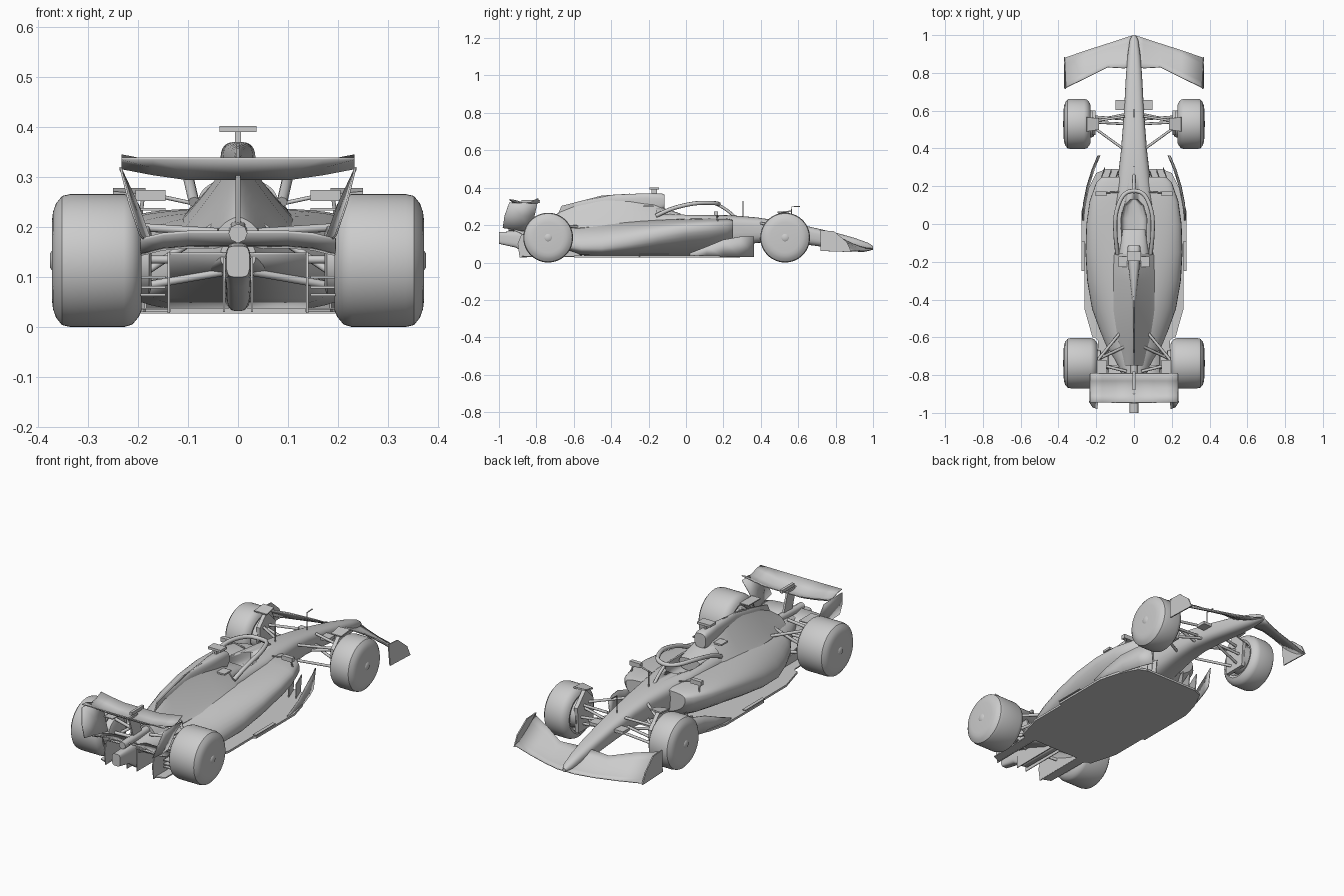
import bpy, bmesh, math
from mathutils import Vector


def finish(name, bm, mirror=False, thick=0, angle=35):
    bmesh.ops.recalc_face_normals(bm, faces=bm.faces)
    me = bpy.data.meshes.new(name)
    bm.to_mesh(me)
    bm.free()
    ob = bpy.data.objects.new(name, me)
    bpy.context.collection.objects.link(ob)
    bpy.ops.object.select_all(action='DESELECT')
    ob.select_set(True)
    bpy.context.view_layer.objects.active = ob
    if angle:
        bpy.ops.object.shade_smooth_by_angle(angle=math.radians(angle))
    if thick:
        m = ob.modifiers.new("thickness", 'SOLIDIFY')
        m.thickness, m.offset = thick, 0
    if mirror:
        ob.modifiers.new("mirror", 'MIRROR')
    return ob


def surface(name, rows, wrap=False, mirror=False, thick=0, angle=35):
    """Skin rows of points; wrapped rows become a capped loft."""
    bm = bmesh.new()
    vr = [[bm.verts.new(p) for p in r] for r in rows]
    n = len(rows[0])
    for a, b in zip(vr, vr[1:]):
        for i in range(n if wrap else n - 1):
            j = (i + 1) % n
            bm.faces.new((a[i], a[j], b[j], b[i]))
    if wrap:
        bm.faces.new(vr[0])
        bm.faces.new(vr[-1])
    return finish(name, bm, mirror, thick, angle)


def loft(name, sections, n=40):
    """Sections: y, half width, bottom, widest height, top, lower power, upper power."""
    rows = []
    for y, w, z0, zc, z1, pl, pu in sections:
        row = []
        for i in range(n):
            a = 2 * math.pi * i / n
            c, s = math.cos(a), math.sin(a)
            p = pu if s >= 0 else pl
            h = z1 - zc if s >= 0 else zc - z0
            row.append((w * math.copysign(abs(c) ** (2 / p), c), y,
                        zc + h * math.copysign(abs(s) ** (2 / p), s)))
        rows.append(row)
    return surface(name, rows, True)


def plate(name, pts, thick, mirror=True):
    """Flat-shaded polygon with a thickness."""
    bm = bmesh.new()
    bm.faces.new([bm.verts.new(p) for p in pts])
    return finish(name, bm, mirror, thick, 0)


def box(name, c, size, mirror=False):
    bm = bmesh.new()
    bmesh.ops.create_cube(bm, size=1)
    for v in bm.verts:
        v.co = Vector([v.co[i] * size[i] + c[i] for i in range(3)])
    return finish(name, bm, mirror, 0, 0)


def tubes(name, paths, r, mirror=True, smooth=False):
    cu = bpy.data.curves.new(name, 'CURVE')
    cu.dimensions, cu.bevel_depth, cu.bevel_resolution = '3D', r, 2
    cu.use_fill_caps = True
    for side in ((1, -1) if mirror else (1,)):
        for path in paths:
            sp = cu.splines.new('NURBS' if smooth else 'POLY')
            sp.points.add(len(path) - 1)
            for p, q in zip(sp.points, path):
                p.co = (q[0] * side, q[1], q[2], 1)
            if smooth:
                sp.use_endpoint_u, sp.order_u = True, 3
    ob = bpy.data.objects.new(name, cu)
    bpy.context.collection.objects.link(ob)
    return ob


def lathe(name, profile, y, z, n=56):
    rows = [[(x, y + r * math.cos(2 * math.pi * i / n), z + r * math.sin(2 * math.pi * i / n))
             for i in range(n)] for x, r in profile]
    return surface(name, rows, True, True)


# wheels with smooth covers and hub nuts
for pos, y, xi in (("front", 0.53, 0.23), ("rear", -0.737, 0.193)):
    lathe(pos + "_wheel", [(xi + .035, .03), (xi + .03, .08), (xi + .004, .088), (xi, .1), (xi + .005, .112),
                           (xi + .018, .128), (xi + .035, .133), (.335, .133), (.352, .129), (.364, .114),
                           (.37, .097), (.372, .08), (.372, .02)], y, .133)
    lathe(pos + "_hub_nut", [(.36, .02), (.372, .02), (.376, .014)], y, .133, 20)
    lathe(pos + "_brake_drum", [(xi - .02, .055), (xi - .015, .07), (xi + .04, .075)], y, .133, 32)

# nose and survival cell
tub = loft("nose_and_tub", [
    (1.0, .008, .068, .078, .088, 2, 2), (.975, .022, .065, .085, .105, 2, 2.2),
    (.9, .033, .066, .1, .132, 2.4, 2.6), (.8, .042, .075, .12, .16, 2.6, 2.8),
    (.65, .05, .095, .15, .194, 3, 3), (.5, .06, .11, .175, .222, 3, 3),
    (.38, .07, .105, .185, .241, 3, 3), (.25, .085, .08, .19, .252, 3, 3),
    (.1, .102, .06, .2, .256, 3, 3.5), (-.1, .105, .06, .2, .265, 3, 3), (-.3, .1, .06, .2, .27, 3, 2)])
# sidepods with undercut and tapering rear
pods = loft("sidepods", [
    (.25, .17, .11, .195, .228, 2, 4), (.22, .2, .075, .19, .235, 1.8, 4), (.12, .235, .04, .18, .237, 1.6, 3.5),
    (0, .252, .032, .17, .235, 1.7, 3), (-.15, .257, .032, .145, .23, 2, 2.6), (-.3, .248, .032, .115, .225, 2.5, 2.2),
    (-.45, .222, .032, .09, .215, 3, 1.9), (-.56, .182, .04, .085, .207, 3, 1.75), (-.65, .145, .065, .1, .2, 3, 1.7),
    (-.72, .1, .09, .12, .195, 3, 1.8), (-.86, .035, .12, .14, .175, 3, 2.5)])
# cockpit opening
cutter = loft("cockpit_cutter", [(.13, .02, .19, .25, .32, 2, 2), (.1, .05, .19, .25, .34, 4, 4),
                                 (.03, .068, .19, .25, .34, 4, 4), (-.1, .066, .19, .25, .34, 4, 4)])
cutter.hide_render = True
cutter.display_type = 'WIRE'
for ob in (tub, pods):
    m = ob.modifiers.new("cockpit", 'BOOLEAN')
    m.object, m.operation = cutter, 'DIFFERENCE'
loft("headrest", [(-.03, .06, .2, .24, .262, 3, 3), (-.1, .07, .2, .25, .285, 3, 2.5),
                  (-.16, .08, .2, .25, .3, 3, 2)])

# engine cover, air intake and spine
loft("engine_cover", [
    (-.12, .1, .19, .22, .30, 2, 1.2), (-.17, .115, .18, .215, .345, 2, 1.0), (-.3, .12, .15, .205, .358, 2, .95),
    (-.45, .11, .13, .195, .345, 2, .95), (-.58, .09, .12, .185, .312, 2, .95),
    (-.67, .07, .12, .175, .275, 2, 1), (-.75, .05, .12, .17, .22, 2, 1.6)])
loft("air_intake", [(-.115, .032, .29, .33, .362, 3, 3), (-.13, .035, .28, .33, .37, 3, 3),
                    (-.22, .03, .25, .33, .37, 3, 3), (-.4, .012, .25, .32, .362, 2, 2),
                    (-.6, .006, .22, .28, .32, 2, 2)])
plate("spine_fin", [(0, -.3, .34), (0, -.3, .368), (0, -.45, .358), (0, -.665, .303), (0, -.69, .25),
                    (0, -.75, .2)], .006, False)
box("camera_bar", (0, -.17, .396), (.074, .05, .012))
box("camera_stem", (0, -.17, .38), (.012, .03, .03))
box("intake_winglet", (.06, -.2, .3), (.045, .055, .008), True)

# halo
tubes("halo_ring", [[(-.088, -.16, .25), (-.095, -.1, .28), (-.1, -.03, .302), (-.098, .06, .32), (-.06, .16, .318),
                     (0, .18, .312), (.06, .16, .318), (.098, .06, .32), (.1, -.03, .302), (.095, -.1, .28),
                     (.088, -.16, .25)]], .011, False, True)
tubes("halo_pillar", [[(0, .165, .312), (0, .22, .285), (0, .265, .24)]], .008, False, True)

# mirrors, nose sensors and cameras
box("mirror", (.175, .16, .263), (.06, .022, .022), True)
tubes("mirror_stalk", [[(.08, .17, .245), (.15, .165, .26)], [(.19, .16, .26), (.195, .17, .22)]], .004)
tubes("sensor_masts", [[(0, .305, .24), (0, .305, .33)], [(0, .565, .2), (0, .565, .298), (0, .61, .3)]], .003, False)
box("nose_camera", (.073, .63, .165), (.05, .055, .015), True)

# floor and its fences
plate("floor", [(0, .29, .033), (.15, .29, .033), (.2, .27, .033), (.25, .17, .033), (.277, .07, .033),
                (.277, -.245, .033), (.262, -.25, .033), (.262, -.45, .033), (.22, -.6, .033), (0, -.6, .033)], .011)
surface("floor_fence", [[(x - .012, y, .03), (x, y, z)] for x, y, z in (
    (.192, .362, .14), (.222, .29, .138), (.25, .2, .122), (.268, .11, .085), (.275, .02, .05))],
    thick=.004, mirror=True)
for i, (x, y) in enumerate(((.085, .27), (.12, .28), (.155, .29))):
    plate("floor_strake_%d" % (i + 1), [(x, y, .03), (x, y + .01, .12), (x + .03, y - .08, .11),
                                        (x + .03, y - .08, .03)], .004)
box("floor_edge_wing", (.27, -.17, .046), (.018, .16, .004), True)

# diffuser
surface("diffuser_ramp", [[(x, -.54, .033), (x, -.66, .06), (x, -.78, .108), (x, -.87, .147)]
                          for x in (.0, .138)], thick=.005, mirror=True)
plate("diffuser_side", [(.138, -.55, .03), (.138, -.58, .05), (.138, -.75, .11), (.138, -.88, .15),
                        (.138, -.9, .1), (.138, -.89, .028)], .005)
plate("diffuser_keel", [(.028, -.55, .03), (.028, -.87, .15), (.028, -.87, .03)], .004)
plate("diffuser_shelf", [(.135, -.58, .033), (.22, -.59, .033), (.19, -.62, .033), (.185, -.86, .033),
                         (.135, -.88, .033)], .006)

# tail structure and exhaust
loft("tail_structure", [(-.6, .026, .032, .08, .15, 3, 3), (-.84, .026, .032, .11, .17, 3, 3),
                        (-.91, .026, .08, .12, .168, 3, 3), (-1.0, .023, .1, .13, .162, 4, 4)])
tubes("exhaust_pipe", [[(0, -.72, .195), (0, -.95, .187)]], .019, False)

# rear wing
surface("rear_wing", [[(x, -.79, b + .025), (x, -.83, b + .004), (x, -.87, b), (x, -.91, b + .014), (x, -.945, .337)]
                      for x, b in ((0, .296), (.1, .296), (.17, .306), (.233, .318))], thick=.005, mirror=True, angle=60)
surface("rear_wing_endplate", [[(.235, -.945, .32), (.218, -.97, .25), (.196, -.98, .185)],
                               [(.235, -.87, .318), (.212, -.88, .25), (.185, -.88, .17)],
                               [(.235, -.795, .315), (.203, -.81, .25), (.172, -.82, .165)]], thick=.004, mirror=True)
surface("beam_wing", [[(x, -.82, z - .03), (x, -.87, z - .025), (x, -.92, z)]
                      for x, z in ((0, .19), (.1, .19), (.15, .186), (.195, .175))], thick=.006, mirror=True)
plate("rear_wing_pylon", [(0, -.79, .19), (0, -.86, .19), (0, -.9, .31), (0, -.83, .31)], .01, False)
box("flap_actuator", (0, -.83, .325), (.014, .1, .016))

# front wing
span = ((0, 1.0, .84, .075, .135), (.05, .985, .825, .066, .128), (.14, .955, .83, .06, .125),
        (.25, .92, .775, .06, .15), (.365, .88, .72, .062, .165))
surface("front_wing", [[(x, a + (b - a) * u, c + (d - c) * u ** 1.5) for u in (0, .2, .4, .6, .8, 1)]
                       for x, a, b, c, d in span], thick=.005, mirror=True, angle=60)
plate("front_wing_endplate", [(.368, .885, .056), (.368, .72, .062), (.362, .715, .172), (.362, .79, .168),
                              (.367, .86, .11)], .006)

# front suspension
tubes("front_wishbones", [[(.05, .57, .2), (.24, .54, .185)], [(.06, .4, .21), (.24, .53, .185)],
                          [(.05, .58, .125), (.24, .54, .085)], [(.06, .4, .13), (.24, .53, .085)],
                          [(.05, .53, .13), (.24, .54, .18)], [(.05, .555, .15), (.24, .57, .13)]], .007)
plate("front_wheel_fairing", [(.185, .5, .262), (.185, .56, .275), (.25, .565, .275), (.25, .49, .268)], .007)
plate("front_brake_duct", [(.213, .47, .06), (.213, .59, .06), (.213, .6, .19), (.213, .53, .262),
                           (.213, .47, .2)], .02)

# rear suspension
tubes("rear_wishbones", [[(.06, -.56, .19), (.2, -.73, .2)], [(.04, -.78, .19), (.2, -.74, .2)],
                         [(.06, -.58, .11), (.2, -.73, .08)], [(.03, -.8, .11), (.2, -.74, .08)],
                         [(.05, -.65, .2), (.2, -.72, .1)], [(.04, -.75, .135), (.2, -.76, .135)]], .008)
for i, z in enumerate((.065, .08, .1, .235)):
    box("rear_brake_winglet_%d" % (i + 1), (.17, -.77, z), (.05, .1, .005), True)
